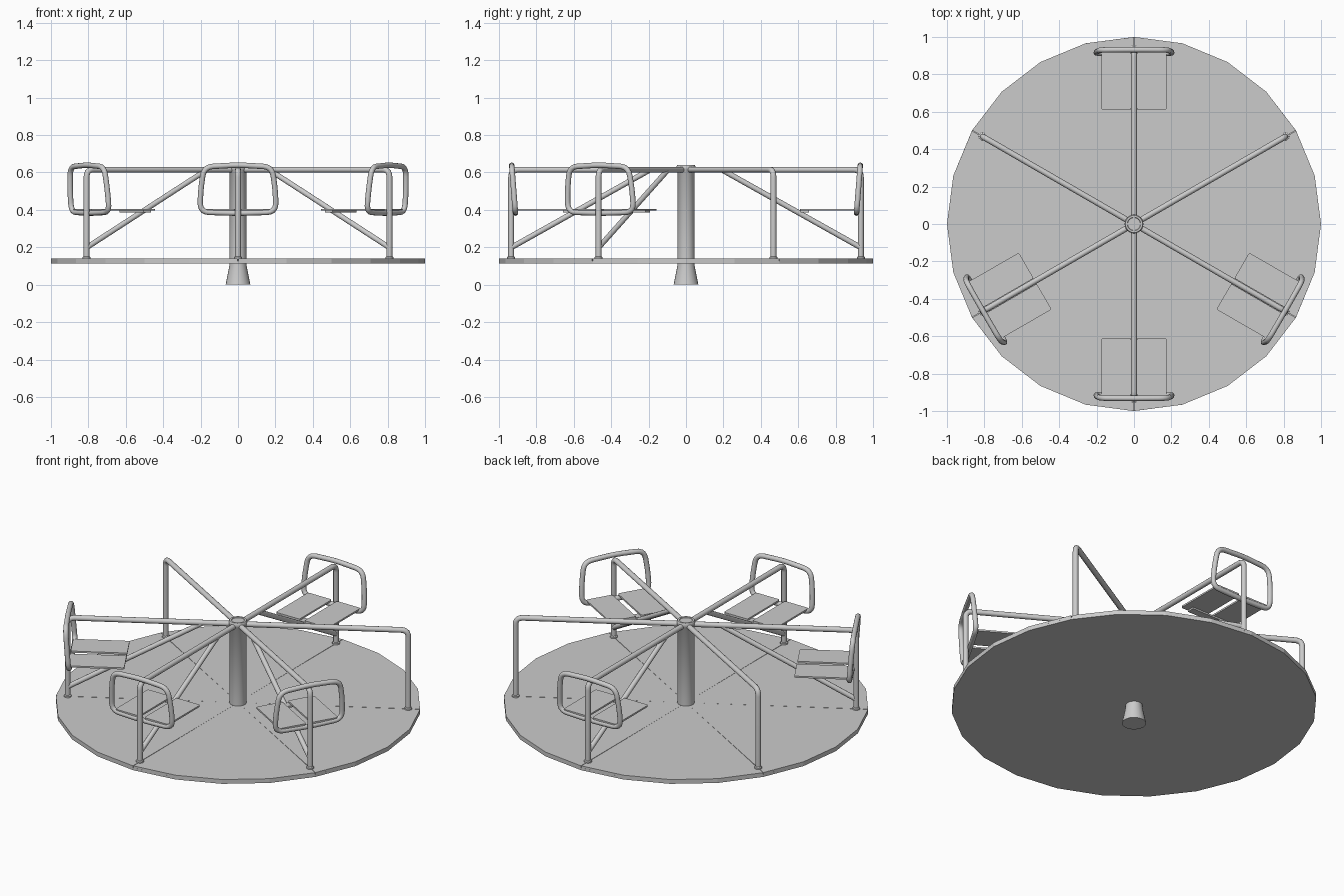
import bpy, bmesh, math
from mathutils import Vector, Matrix

if "Cube" in bpy.data.objects:
    bpy.data.objects.remove(bpy.data.objects["Cube"])


def finish(name, bm, angle=0.0, smooth=True):
    bmesh.ops.recalc_face_normals(bm, faces=bm.faces)
    me = bpy.data.meshes.new(name)
    bm.to_mesh(me)
    bm.free()
    ob = bpy.data.objects.new(name, me)
    bpy.context.collection.objects.link(ob)
    ob.rotation_euler.z = angle
    if smooth:
        bpy.ops.object.select_all(action='DESELECT')
        ob.select_set(True)
        bpy.context.view_layer.objects.active = ob
        bpy.ops.object.shade_smooth_by_angle(angle=math.radians(40))
    return ob


def lathe(name, profile, sides, offset=(0, 0), angle=0.0, smooth=True):
    """Closed turned shape from (radius, z) pairs."""
    bm = bmesh.new()
    rings = [[bm.verts.new((offset[0] + r * math.cos(2 * math.pi * i / sides),
                            offset[1] + r * math.sin(2 * math.pi * i / sides), z))
              for i in range(sides)] for r, z in profile]
    for a, b in zip(rings, rings[1:]):
        for i in range(sides):
            j = (i + 1) % sides
            bm.faces.new((a[i], a[j], b[j], b[i]))
    bm.faces.new(rings[0])
    bm.faces.new(rings[-1])
    return finish(name, bm, angle, smooth)


def fillet(points, radius, closed=False, steps=5):
    """Round the corners of a path."""
    pts = [Vector(p) for p in points]
    out = []
    for i, p in enumerate(pts):
        if not closed and i in (0, len(pts) - 1):
            out.append(p)
            continue
        a = p + (pts[i - 1] - p).normalized() * radius
        b = p + (pts[(i + 1) % len(pts)] - p).normalized() * radius
        for k in range(steps + 1):
            t = k / steps
            out.append(a * (1 - t) ** 2 + p * 2 * t * (1 - t) + b * t * t)
    return out


def tube(name, path, radius, angle=0.0, closed=False, sides=12):
    """Round tube swept along a path lying in one plane."""
    n = len(path)
    normal = Vector()
    for i in range(1, n - 1):
        normal += (path[i] - path[0]).cross(path[i + 1] - path[0])
    normal = normal.normalized() if normal.length > 1e-6 else Vector((0, 1, 0))
    bm = bmesh.new()
    rings = []
    for i, p in enumerate(path):
        prev = path[i - 1] if closed or i else p
        nxt = path[(i + 1) % n] if closed or i < n - 1 else p
        side = (nxt - prev).normalized().cross(normal)
        rings.append([bm.verts.new(p + radius * (side * math.cos(2 * math.pi * k / sides)
                                                 + normal * math.sin(2 * math.pi * k / sides)))
                      for k in range(sides)])
    for i in range(n if closed else n - 1):
        a, b = rings[i], rings[(i + 1) % n]
        for k in range(sides):
            j = (k + 1) % sides
            bm.faces.new((a[k], a[j], b[j], b[k]))
    if not closed:
        bm.faces.new(rings[0])
        bm.faces.new(rings[-1])
    return finish(name, bm, angle)


def box(name, centre, size, angle=0.0, bevel=0.0):
    bm = bmesh.new()
    bmesh.ops.create_cube(bm, size=1, matrix=Matrix.Translation(centre) @ Matrix.Diagonal((*size, 1)))
    if bevel:
        upright = [e for e in bm.edges if abs(e.verts[0].co.z - e.verts[1].co.z) > 1e-5]
        bmesh.ops.bevel(bm, geom=upright, offset=bevel, segments=3, affect='EDGES', profile=0.5)
    return finish(name, bm, angle, smooth=False)


# Pedestal, platform underside and central column
lathe("pedestal", [(0.066, 0), (0.046, 0.1), (0.046, 0.118)], 24)
lathe("platform_base", [(1, 0.114), (1, 0.128)], 24, smooth=False)
lathe("central_column", [(0.046, 0.135), (0.046, 0.61), (0.05, 0.615), (0.05, 0.635),
                         (0.046, 0.64), (0.036, 0.64), (0.034, 0.636)], 24)

for s in range(6):
    ang = math.radians(30 + 60 * s)

    # Platform plate: one sixth of the deck with a fine seam
    bm = bmesh.new()
    rim = [(0.0, 0.0)] + [(math.cos(math.radians(15 * k)), math.sin(math.radians(15 * k))) for k in range(5)]
    rim[1] = (0.9995, 0.0015)
    rim[5] = (math.cos(math.radians(59.9)), math.sin(math.radians(59.9)))
    low = [bm.verts.new((x, y, 0.128)) for x, y in rim]
    high = [bm.verts.new((x, y, 0.14)) for x, y in rim]
    bm.faces.new(low)
    bm.faces.new(high)
    for i in range(6):
        j = (i + 1) % 6
        bm.faces.new((low[i], low[j], high[j], high[i]))
    finish("platform_plate", bm, ang, smooth=False)

    # Bent handrail with its foot collar
    rail = [(0.03, 0, 0.615), (0.935, 0, 0.615), (0.935, 0, 0.135)]
    tube("handrail", fillet(rail, 0.04), 0.0155, ang)
    lathe("rail_foot", [(0.021, 0.135), (0.021, 0.148), (0.016, 0.152)], 12, (0.935, 0), ang)

    if s % 3 == 1 or s in (3, 5):
        # Seats sit on every second rail: 90, 210 and 330 degrees
        brace = [Vector((0.932, 0, 0.2)), Vector((0.2, 0, 0.61))]
        tube("diagonal_brace", brace, 0.0145, ang)

        # Backrest hoop, leaning slightly outward
        hoop = [(0.912, -0.203, 0.388), (0.912, 0, 0.382), (0.912, 0.203, 0.388),
                (0.921, 0.2, 0.5), (0.931, 0.182, 0.63), (0.932, 0, 0.64),
                (0.931, -0.182, 0.63), (0.921, -0.2, 0.5)]
        tube("backrest_hoop", fillet(hoop, 0.05, True), 0.0145, ang, closed=True)

        # Two seat boards and the flat bar beneath them
        for side in (-1, 1):
            box("seat_board", (0.765, side * 0.096, 0.401), (0.31, 0.158, 0.01), ang, 0.01)
        box("seat_support", (0.635, 0, 0.391), (0.045, 0.26, 0.01), ang)
